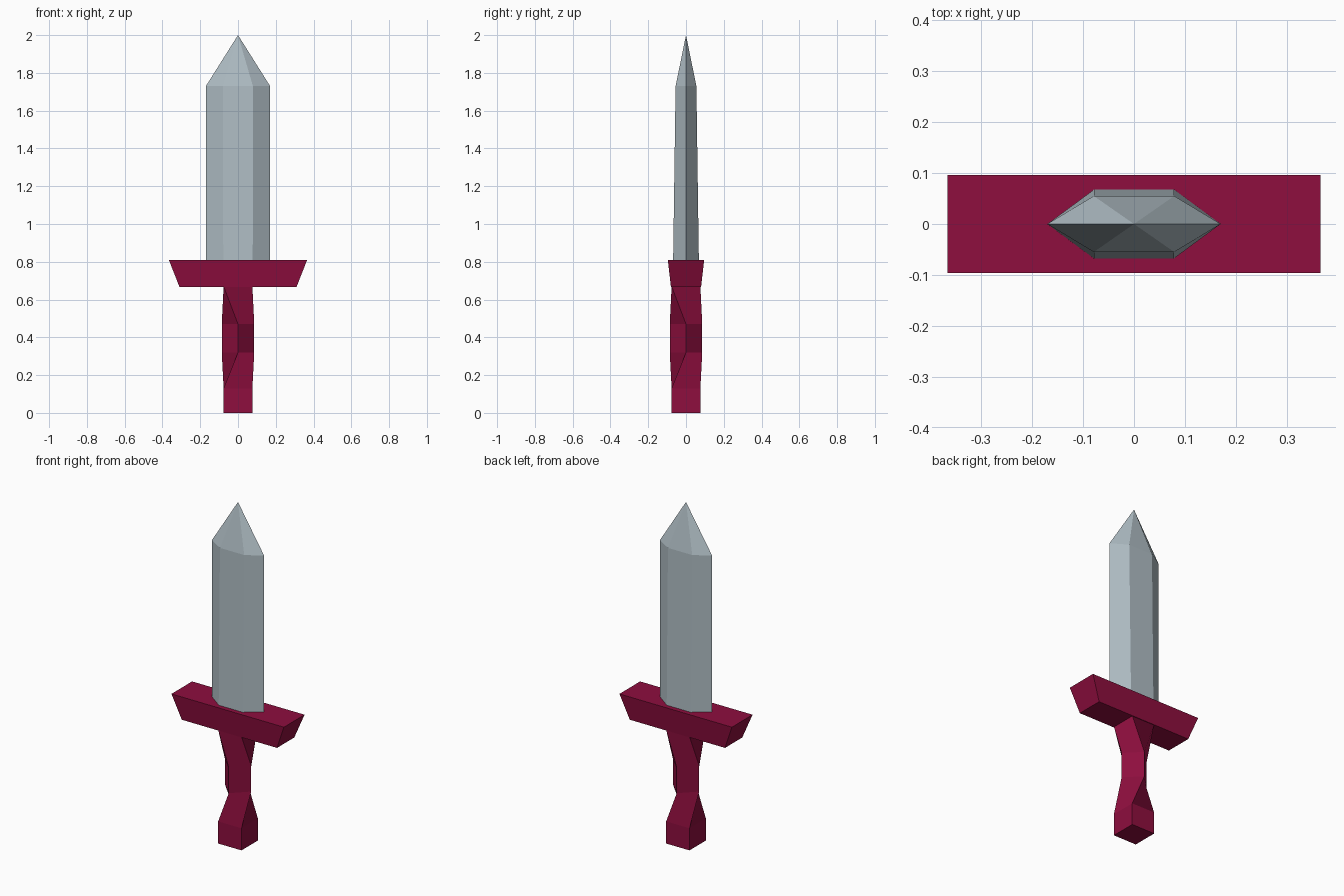
import bpy, bmesh, math

if "Cube" in bpy.data.objects:
    bpy.data.objects.remove(bpy.data.objects["Cube"])


def srgb(r, g, b):
    def lin(c):
        c /= 255
        return c / 12.92 if c < 0.04045 else ((c + 0.055) / 1.055) ** 2.4
    return (lin(r), lin(g), lin(b), 1)


def material(name, rgb):
    m = bpy.data.materials.new(name)
    m.diffuse_color = srgb(*rgb)
    m.use_nodes = True
    m.node_tree.nodes["Principled BSDF"].inputs["Base Color"].default_value = m.diffuse_color
    return m


def loft(name, sections, mat, tip=None):
    """Skin (outline, z) sections bottom to top, capped or closed to a tip."""
    bm = bmesh.new()
    rings = [[bm.verts.new((x, y, z)) for x, y in pts] for pts, z in sections]
    n = len(rings[0])
    for a, b in zip(rings, rings[1:]):
        for i in range(n):
            j = (i + 1) % n
            bm.faces.new((a[i], a[j], b[j], b[i]))
    bm.faces.new(rings[0][::-1])
    if tip:
        t = bm.verts.new(tip)
        for i in range(n):
            bm.faces.new((rings[-1][i], rings[-1][(i + 1) % n], t))
    else:
        bm.faces.new(rings[-1])
    bmesh.ops.recalc_face_normals(bm, faces=bm.faces[:])
    me = bpy.data.meshes.new(name)
    bm.to_mesh(me)
    bm.free()
    me.materials.append(mat)
    ob = bpy.data.objects.new(name, me)
    bpy.context.collection.objects.link(ob)
    return ob


def rect(x, y):
    return [(-x, -y), (x, -y), (x, y), (-x, y)]


def diamond(r):
    return [(0, -r), (r, 0), (0, r), (-r, 0)]


def blade_outline(edge, x, y):
    return [(-edge, 0), (-x, -y), (x, -y), (edge, 0), (x, y), (-x, y)]


crimson = material("crimson", (142, 14, 62))
steel = material("pale steel", (176, 190, 197))

# Grip: square ends twisting into a diamond in the middle
square = rect(0.076, 0.076)
loft("grip", [(square, 0), (square, 0.13), (diamond(0.086), 0.32),
              (diamond(0.086), 0.47), (square, 0.67)], crimson)

# Guard: flared bar
loft("guard", [(rect(0.31, 0.08), 0.667), (rect(0.366, 0.096), 0.81)], crimson)

# Blade: hexagonal section, slightly thinner upward, pointed
loft("blade", [(blade_outline(0.17, 0.078, 0.068), 0.81),
               (blade_outline(0.17, 0.079, 0.055), 1.73)], steel, tip=(0, 0, 2))
